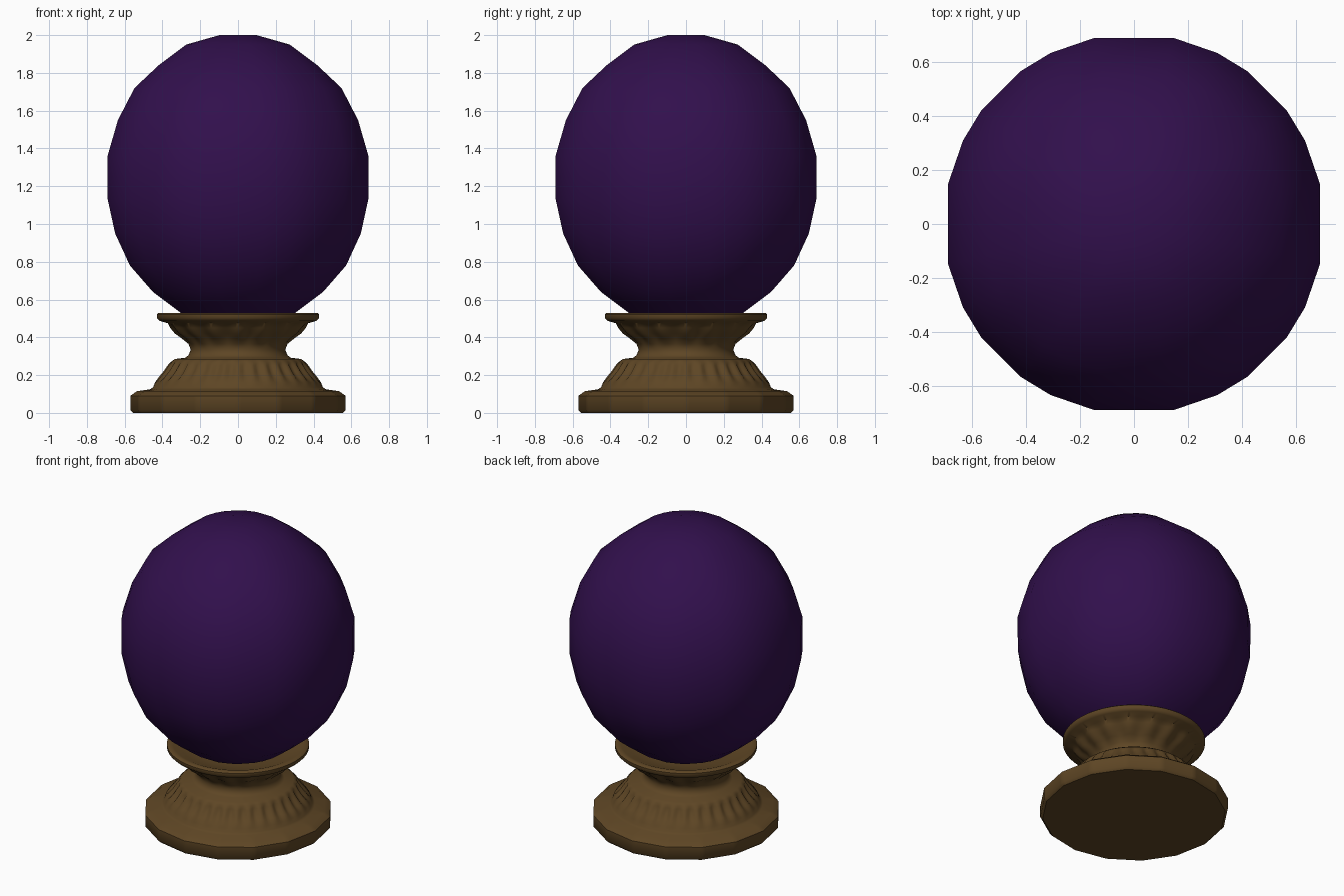
import bpy
import bmesh
from math import sin, cos, pi, radians

cube = bpy.data.objects.get("Cube")
if cube:
    bpy.data.objects.remove(cube, do_unlink=True)


def material(name, rgb):
    m = bpy.data.materials.new(name)
    m.use_nodes = True
    m.diffuse_color = (*rgb, 1)
    bsdf = next(n for n in m.node_tree.nodes if n.type == 'BSDF_PRINCIPLED')
    bsdf.inputs["Base Color"].default_value = (*rgb, 1)
    return m


def revolve(name, profile, angles, mat, sharp, shape=lambda r, z, a: r):
    """Turn a (radius, height) profile around z, with an optional radius rule."""
    bm = bmesh.new()
    rings = []
    for r, z in profile:
        rings.append([bm.verts.new((shape(r, z, a) * cos(a), shape(r, z, a) * sin(a), z))
                      for a in angles])
    n = len(angles)
    for low, high in zip(rings, rings[1:]):
        for i in range(n):
            j = (i + 1) % n
            bm.faces.new((low[i], low[j], high[j], high[i]))
    bm.faces.new(rings[0][::-1])
    bm.faces.new(rings[-1])
    mesh = bpy.data.meshes.new(name)
    bm.to_mesh(mesh)
    bm.free()
    mesh.materials.append(mat)
    obj = bpy.data.objects.new(name, mesh)
    bpy.context.collection.objects.link(obj)
    bpy.ops.object.select_all(action='DESELECT')
    bpy.context.view_layer.objects.active = obj
    obj.select_set(True)
    bpy.ops.object.shade_smooth_by_angle(angle=radians(sharp))
    return obj


purple = material("deep purple glass", (0.031, 0.005, 0.073))
bronze = material("aged bronze", (0.112, 0.061, 0.018))

# Slightly tall ball with coarse facets, flat towards the four sides
quarter = (12, 26, 36.5, 53.5, 64, 78)
ball_angles = [radians(q * 90 + a) for q in range(4) for a in quarter]
ball_profile = [(0.12, 0.46), (0.31, 0.53), (0.46, 0.64), (0.585, 0.78), (0.665, 0.95),
                (0.705, 1.13), (0.706, 1.36), (0.65, 1.55), (0.56, 1.72), (0.43, 1.84),
                (0.28, 1.95), (0.10, 2.0)]
revolve("crystal_ball", ball_profile, ball_angles, purple, 60)

# Turned pedestal: faceted foot, leaf-carved shoulder, waist, cup and rim
foot_sides = 16
leaves = 32


def carve(r, z, a):
    if z < 0.12:
        step = 2 * pi / foot_sides
        return r * cos(step / 2) / cos(a % step - step / 2)
    if 0.17 < z < 0.26:
        return r + 0.009 * cos(leaves * a)
    if 0.39 < z < 0.47:
        return r + 0.009 * cos(leaves / 2 * a)
    return r


pedestal_profile = [(0.555, 0), (0.57, 0.015), (0.57, 0.09), (0.535, 0.115), (0.465, 0.125),
                    (0.45, 0.135), (0.44, 0.16), (0.41, 0.19), (0.385, 0.22), (0.365, 0.25),
                    (0.355, 0.27), (0.335, 0.285), (0.28, 0.292), (0.262, 0.305),
                    (0.25, 0.335), (0.262, 0.365), (0.29, 0.395), (0.325, 0.42),
                    (0.35, 0.45), (0.372, 0.475), (0.415, 0.487), (0.43, 0.502),
                    (0.43, 0.522), (0.42, 0.53), (0.395, 0.528), (0.34, 0.505), (0.24, 0.49)]
turn = 192
revolve("pedestal", pedestal_profile, [2 * pi * i / turn for i in range(turn)],
        bronze, 45, carve)
